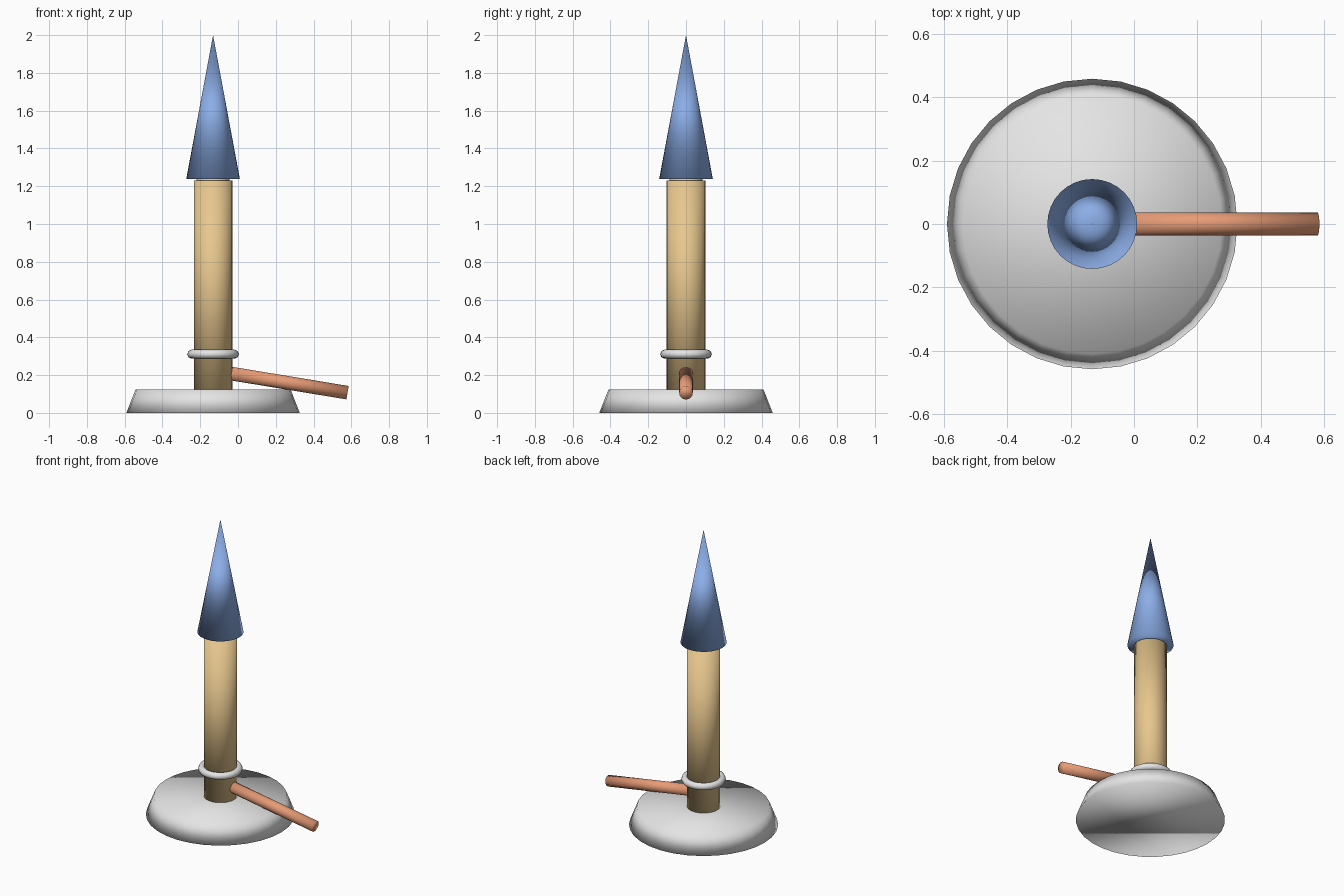
import bpy
from mathutils import Vector

if "Cube" in bpy.data.objects:
    bpy.data.objects.remove(bpy.data.objects["Cube"], do_unlink=True)

CX = -0.132   # axis of the upright burner
SIDES = 32


def material(name, rgb):
    mat = bpy.data.materials.new(name)
    mat.use_nodes = True
    color = (*rgb, 1.0)
    mat.diffuse_color = color
    mat.node_tree.nodes["Principled BSDF"].inputs["Base Color"].default_value = color
    return mat


grey = material("light grey metal", (0.78, 0.78, 0.78))
brass = material("pale brass", (0.8, 0.57, 0.27))
rubber = material("orange rubber", (0.8, 0.33, 0.18))
blue = material("flame blue", (0.26, 0.42, 0.8))


def finish(name, mat):
    obj = bpy.context.object
    obj.name = obj.data.name = name
    obj.data.materials.append(mat)
    bpy.ops.object.shade_smooth()
    return obj


def frustum(name, start, end, r1, r2, mat):
    """Closed round part running from start to end."""
    a, b = Vector(start), Vector(end)
    axis = b - a
    bpy.ops.mesh.primitive_cone_add(
        vertices=SIDES, radius1=r1, radius2=r2, depth=axis.length,
        location=(a + b) / 2,
        rotation=axis.to_track_quat('Z', 'Y').to_euler())
    return finish(name, mat)


# Heavy sloped foot
frustum("base", (CX, 0, 0), (CX, 0, 0.125), 0.459, 0.41, grey)

# Upright barrel with a short narrower mouth
frustum("barrel", (CX, 0, 0.12), (CX, 0, 1.23), 0.102, 0.102, brass)
frustum("barrel_mouth", (CX, 0, 1.22), (CX, 0, 1.245), 0.088, 0.088, brass)

# Air collar ring
bpy.ops.mesh.primitive_torus_add(
    location=(CX, 0, 0.311), major_radius=0.113, minor_radius=0.024,
    major_segments=SIDES, minor_segments=8)
finish("air_collar", grey)

# Gas hose sloping down to the side
frustum("gas_hose", (-0.035, 0, 0.208), (0.58, 0, 0.107), 0.036, 0.036, rubber)

# Pointed flame
frustum("flame", (CX, 0, 1.238), (CX, 0, 2.0), 0.142, 0.0, blue)
